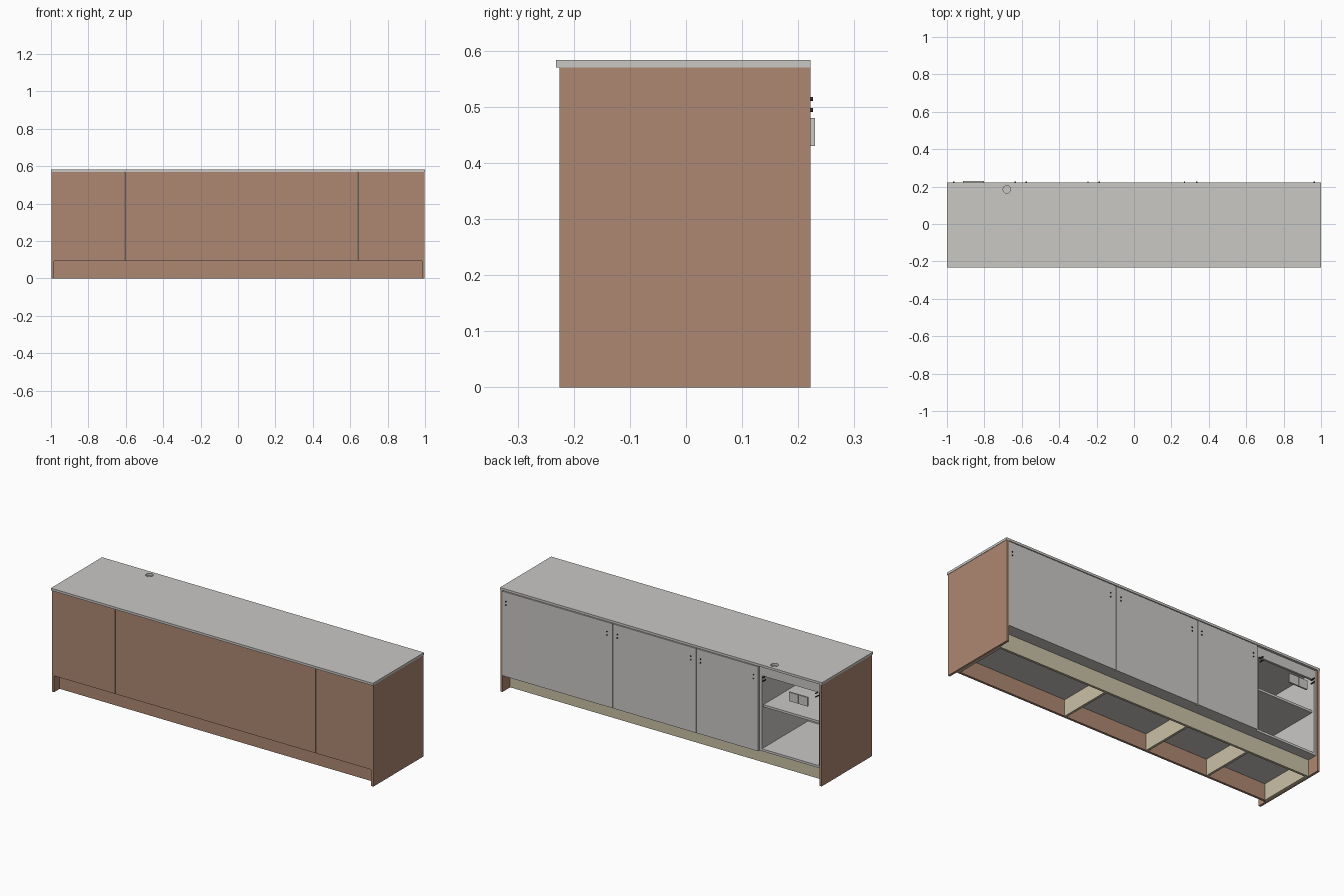
import bpy
import math

cube = bpy.data.objects.get("Cube")
if cube:
    bpy.data.objects.remove(cube, do_unlink=True)


def material(name, rgb):
    mat = bpy.data.materials.new(name)
    mat.use_nodes = True
    color = (*rgb, 1)
    mat.diffuse_color = color
    mat.node_tree.nodes["Principled BSDF"].inputs["Base Color"].default_value = color
    return mat


wood = material("warm wood", (0.42, 0.245, 0.165))
grey = material("light grey", (0.59, 0.58, 0.56))
beige = material("beige board", (0.59, 0.53, 0.38))
dark = material("dark metal", (0.03, 0.03, 0.03))


def box(name, xs, ys, zs, mat):
    bpy.ops.mesh.primitive_cube_add(size=1, location=[sum(r) / 2 for r in (xs, ys, zs)])
    ob = bpy.context.object
    ob.name = name
    ob.scale = [r[1] - r[0] for r in (xs, ys, zs)]
    bpy.ops.object.transform_apply(location=False, rotation=False, scale=True)
    ob.data.materials.append(mat)
    return ob


def cylinder(name, radius, depth, loc, mat, rot=(0, 0, 0), sides=16):
    bpy.ops.mesh.primitive_cylinder_add(vertices=sides, radius=radius, depth=depth,
                                        location=loc, rotation=rot)
    ob = bpy.context.object
    ob.name = name
    ob.data.materials.append(mat)
    bpy.ops.object.shade_smooth_by_angle()
    return ob


WALL = 0.985      # inner face of the end panels
BASE = 0.092      # underside of the cabinets
HIGH = 0.57       # underside of the worktop
T = 0.013         # board thickness
GAP = 0.002       # half the gap between doors
FRONT, BACK = -0.225, 0.222
dividers = [-0.605, -0.22, 0.30]

# Worktop with a round cable hole
top = box("worktop", (-1, 1), (-0.232, BACK), (HIGH, 0.583), grey)
hole = cylinder("cable_hole_cutter", 0.02, 0.1, (-0.68, 0.185, HIGH), grey, sides=32)
cut = top.modifiers.new("cable hole", "BOOLEAN")
cut.operation = "DIFFERENCE"
cut.solver = "EXACT"
cut.object = hole
bpy.context.view_layer.objects.active = top
bpy.ops.object.modifier_apply(modifier=cut.name)
bpy.data.objects.remove(hole, do_unlink=True)

# End panels and grey liners
for side, s in (("left", 1), ("right", -1)):
    box(side + "_end_panel", sorted((s * WALL, s * 0.998)), (FRONT, BACK), (0, HIGH), wood)
    box(side + "_liner", sorted((s * (WALL - T), s * WALL)),
        (FRONT + T, BACK - T), (BASE, HIGH), grey)

# Front fascia panels
edges = [-WALL, -0.605, 0.04, 0.64, WALL]
for i, (a, b) in enumerate(zip(edges, edges[1:])):
    box(f"front_panel_{i + 1}", (a + GAP / 2, b - GAP / 2), (FRONT, FRONT + T),
        (BASE, HIGH - GAP), wood)

# Cabinet carcass: floor, inner front lining, lid, rear rail and dividers
inside = (-WALL, WALL)
box("cabinet_floor", inside, (FRONT + T, BACK - T), (BASE, BASE + T), grey)
box("front_lining", inside, (FRONT + T, FRONT + 2 * T), (BASE, HIGH), grey)
box("cabinet_lid", inside, (FRONT + T, BACK - T), (HIGH - T, HIGH), grey)
box("rear_rail", inside, (BACK - 2 * T, BACK - T), (0.515, HIGH), grey)
for i, x in enumerate(dividers):
    box(f"divider_{i + 1}", (x - T, x + T), (FRONT + T, BACK - T), (BASE, HIGH), grey)

# Shelf in the open bay
box("open_bay_shelf", (-WALL, dividers[0]), (FRONT + T, BACK - 2 * T), (0.335, 0.348), grey)

# Rear doors with paired handle screws
edges = dividers + [WALL]
for i, (a, b) in enumerate(zip(edges, edges[1:])):
    box(f"rear_door_{i + 1}", (a + GAP, b - GAP), (BACK - T, BACK),
        (BASE, HIGH - 2 * GAP), grey)
for i, x in enumerate([-0.963, -0.635, -0.576, -0.246, -0.185, 0.27, 0.335, 0.963]):
    for z in (0.494, 0.514):
        depth = 0.026 if x < dividers[0] else 0.01
        cylinder(f"screw_{i + 1}", 0.0035, depth, (x, 0.226 - depth / 2, z), dark,
                 (math.pi / 2, 0, 0))

# Pair of socket plates in the open bay
for i, x in enumerate((-0.915, -0.857)):
    box(f"socket_plate_{i + 1}", (x, x + 0.056), (0.221, 0.23), (0.43, 0.48), grey)

# Recessed plinth with beige rear board and cross boards
box("front_plinth", inside, (-0.175, -0.162), (0, BASE), wood)
box("rear_plinth", (-WALL, WALL), (0.14, 0.153), (0, BASE), beige)
for i, x in enumerate([-WALL + T / 2] + dividers + [WALL - T / 2]):
    box(f"plinth_cross_board_{i + 1}", (x - T / 2, x + T / 2), (-0.162, 0.14), (0, BASE), beige)
